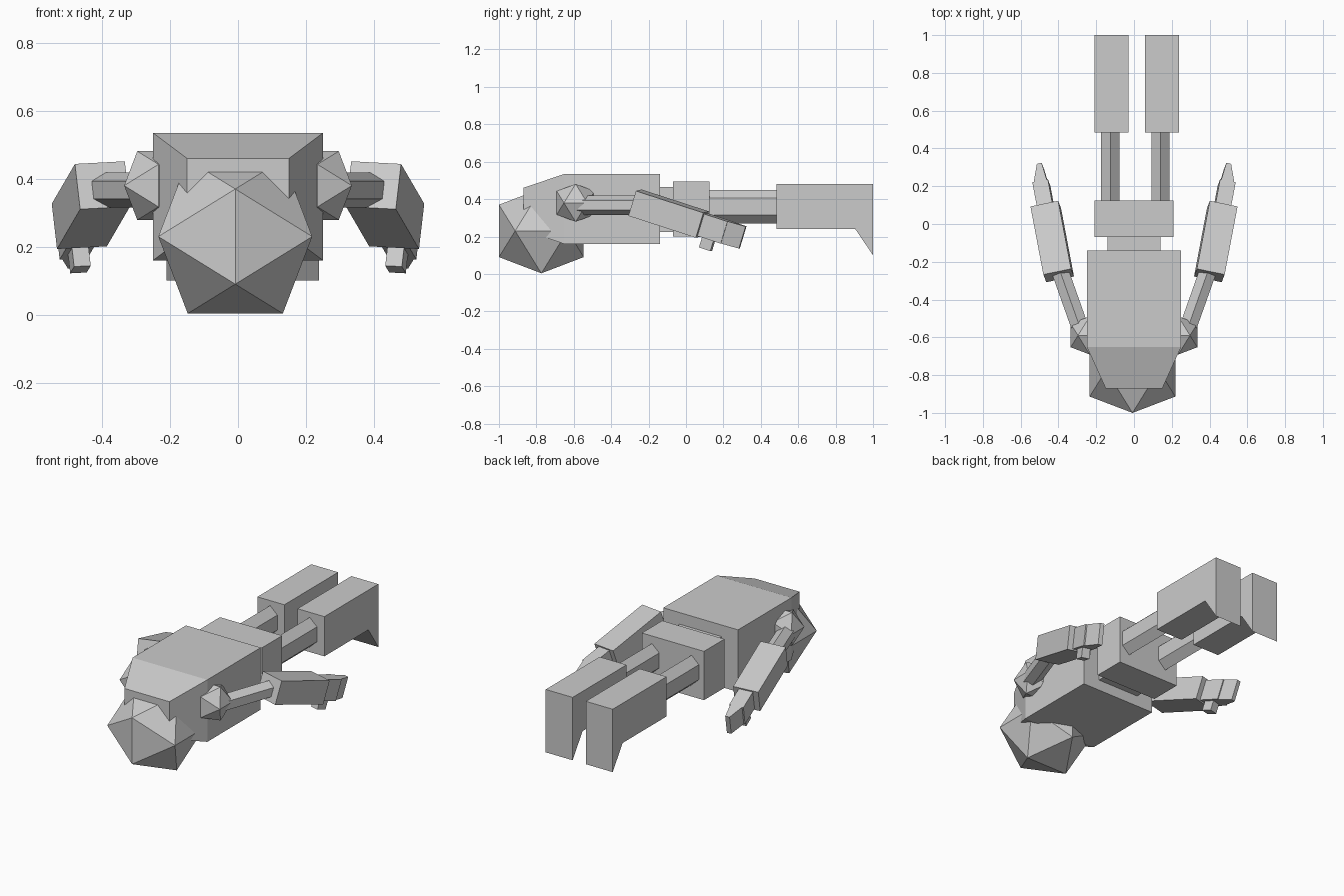
import bpy, bmesh
from math import cos, sin, pi, radians, sqrt
from mathutils import Vector, Matrix

if "Cube" in bpy.data.objects:
    bpy.data.objects.remove(bpy.data.objects["Cube"])


def finish(name, bm):
    bmesh.ops.recalc_face_normals(bm, faces=bm.faces[:])
    me = bpy.data.meshes.new(name)
    bm.to_mesh(me)
    bm.free()
    ob = bpy.data.objects.new(name, me)
    bpy.context.collection.objects.link(ob)
    return ob


def hull(name, pts, mat=Matrix()):
    """Flat-faced convex solid around the given points."""
    bm = bmesh.new()
    for p in pts:
        bm.verts.new(mat @ Vector(p))
    bmesh.ops.convex_hull(bm, input=bm.verts[:])
    bmesh.ops.dissolve_limit(bm, angle_limit=radians(0.5),
                             verts=bm.verts[:], edges=bm.edges[:])
    return finish(name, bm)


def rect(x0, x1, y, z0, z1):
    """Four corners of a cross-section at depth y."""
    return [(x, y, z) for x in (x0, x1) for z in (z0, z1)]


def box(name, x0, x1, y0, y1, z0, z1, mat=Matrix()):
    return hull(name, rect(x0, x1, y0, z0, z1) + rect(x0, x1, y1, z0, z1), mat)


def icosahedron(name, centre, a):
    """Edge-on icosahedron from three golden rectangles."""
    g = a * (1 + sqrt(5)) / 2
    pts = []
    for s in (-1, 1):
        for t in (-1, 1):
            pts += [(0, s * g, t * a), (s * g, t * a, 0), (s * a, 0, t * g)]
    return hull(name, pts, Matrix.Translation(centre))


def hex_bar(name, start, end, rx, rz, mirror=Matrix()):
    """Six-sided bar between two points at equal height, corner upward."""
    start, end = Vector(start), Vector(end)
    side = (end - start).normalized().cross(Vector((0, 0, 1)))
    pts = [c + side * rx * cos(pi / 2 + i * pi / 3) + Vector((0, 0, rz * sin(pi / 2 + i * pi / 3)))
           for c in (start, end) for i in range(6)]
    return hull(name, pts, mirror)


# Head
icosahedron("head", (-0.008, -0.7735, 0.23), 0.14)

# Torso with tapered shoulder end, waist and pelvis
hull("torso", rect(-0.15, 0.15, -0.87, 0.235, 0.46)
     + rect(-0.25, 0.25, -0.65, 0.16, 0.535)
     + rect(-0.25, 0.25, -0.14, 0.16, 0.535))
box("waist", -0.14, 0.14, -0.16, -0.05, 0.225, 0.465)
box("pelvis", -0.208, 0.208, -0.07, 0.125, 0.20, 0.495)

# Legs: thigh bar, then lower leg with pointed foot
for side, tx, lx in (("left", -0.125, -0.12), ("right", 0.14, 0.148)):
    hex_bar(side + "_thigh", (tx, 0.10, 0.36), (tx, 0.52, 0.36), 0.056, 0.09)
    profile = [(0.485, 0.48), (1.0, 0.48), (1.0, 0.10), (0.905, 0.24), (0.485, 0.24)]
    bm = bmesh.new()
    face = bm.faces.new([bm.verts.new((lx - 0.09, y, z)) for y, z in profile])
    ext = bmesh.ops.extrude_face_region(bm, geom=[face])
    bmesh.ops.translate(bm, vec=(0.18, 0, 0),
                        verts=[v for v in ext["geom"] if isinstance(v, bmesh.types.BMVert)])
    # restore the start cap if the extrusion consumed it
    bmesh.ops.holes_fill(bm, edges=[e for e in bm.edges if e.is_boundary])
    finish(side + "_lower_leg", bm)

# Forearm frame: local x = width, y = length, z = up
length = Vector((-0.177, 0.935, -0.304)).normalized()
width = Vector((0.98, 0.20, 0.053))
width = (width - length * width.dot(length)).normalized()
up = width.cross(length)
frame = Matrix((width, length, up)).transposed().to_4x4()
frame.translation = (-0.433, -0.0925, 0.3225)

# Arms, right one mirrored from the left
for side, sx in (("left", 1), ("right", -1)):
    flip = Matrix.Diagonal((sx, 1, 1, 1))
    arm = flip @ frame
    icosahedron(side + "_shoulder", (-0.234 * sx, -0.59, 0.38), 0.0625)
    hex_bar(side + "_upper_arm", (-0.278, -0.57, 0.367), (-0.395, -0.24, 0.367),
            0.052, 0.052, flip)
    box(side + "_forearm", -0.075, 0.075, -0.1925, 0.1925, -0.07, 0.07, arm)
    box(side + "_palm", -0.042, 0.042, 0.18, 0.325, -0.062, 0.062, arm)
    hull(side + "_fingers", rect(-0.036, 0.036, 0.32, -0.062, 0.062)
         + rect(0.0, 0.026, 0.42, -0.062, 0.062), arm)
    box(side + "_thumb", -0.025, 0.025, 0.215, 0.28, -0.12, -0.05, arm)
